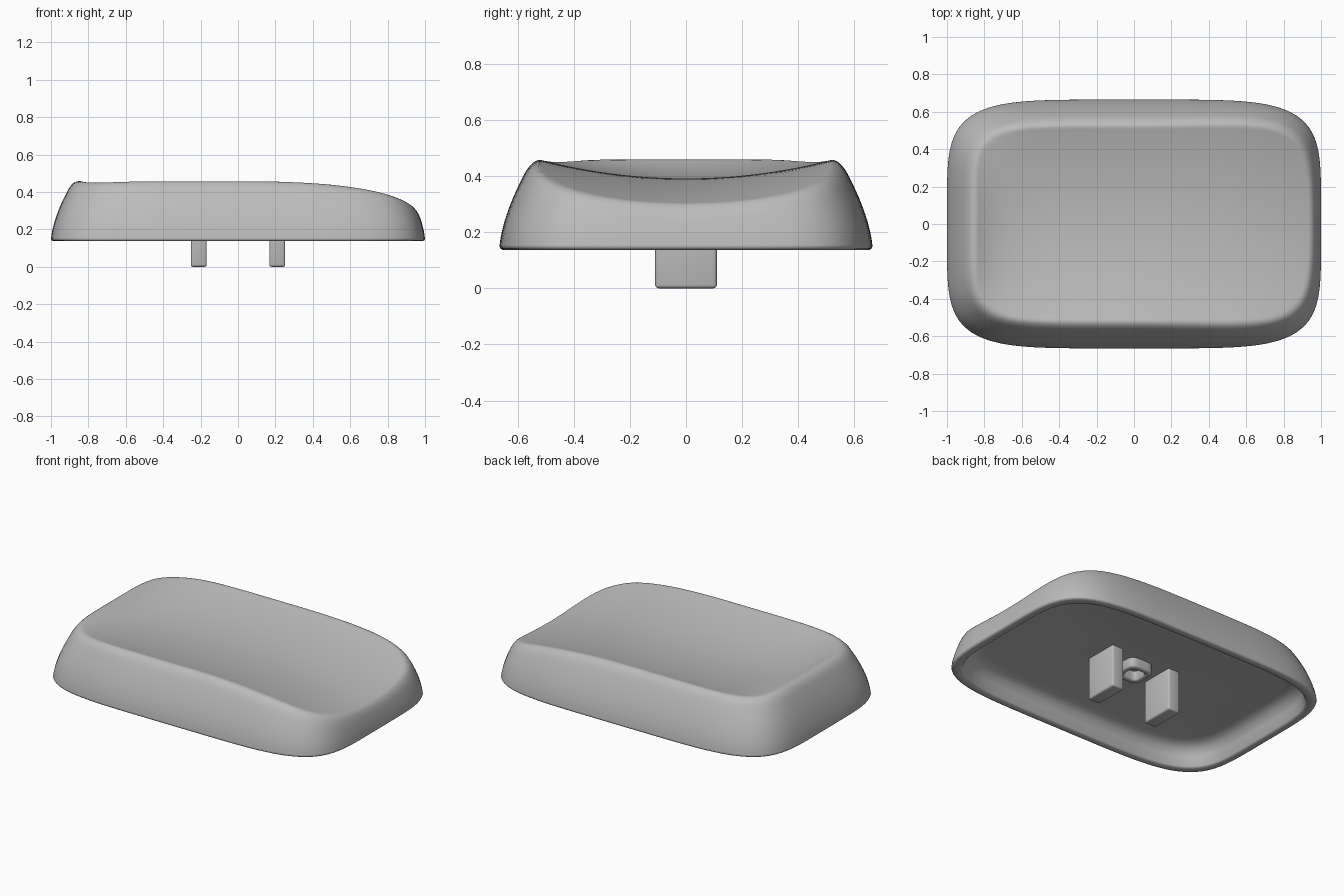
import bpy
import bmesh
from math import sin, cos, tau

if "Cube" in bpy.data.objects:
    bpy.data.objects.remove(bpy.data.objects["Cube"], do_unlink=True)

SEGMENTS = 128
HALF_X, HALF_Y = 1.0, 0.665

grey = bpy.data.materials.new("plain_grey")
grey.use_nodes = True
colour = (0.5, 0.5, 0.5, 1)
grey.diffuse_color = colour
grey.node_tree.nodes["Principled BSDF"].inputs["Base Color"].default_value = colour


def finish(name, bm, angle):
    bmesh.ops.recalc_face_normals(bm, faces=bm.faces)
    mesh = bpy.data.meshes.new(name)
    bm.to_mesh(mesh)
    bm.free()
    mesh.materials.append(grey)
    obj = bpy.data.objects.new(name, mesh)
    bpy.context.collection.objects.link(obj)
    bpy.ops.object.select_all(action="DESELECT")
    obj.select_set(True)
    bpy.context.view_layer.objects.active = obj
    bpy.ops.object.shade_smooth_by_angle(angle=angle)
    return obj


def outline(a, b, power):
    """Rounded rectangle as points at even angles."""
    points = []
    for i in range(SEGMENTS):
        c, s = cos(tau * i / SEGMENTS), sin(tau * i / SEGMENTS)
        r = (abs(c) ** power + abs(s) ** power) ** (-1 / power)
        points.append((a * r * c, b * r * s))
    return points


def add_ring(bm, a, b, power, height):
    return [bm.verts.new((x, y, height(x, y))) for x, y in outline(a, b, power)]


def bridge(bm, lower, upper):
    for i in range(SEGMENTS):
        j = (i + 1) % SEGMENTS
        bm.faces.new((lower[i], lower[j], upper[j], upper[i]))


def fan(bm, ring, z):
    centre = bm.verts.new((0, 0, z))
    for i in range(SEGMENTS):
        bm.faces.new((ring[i], ring[(i + 1) % SEGMENTS], centre))


def dish(x, y):
    """Scooped top: raised along three sides, falling away at +x."""
    drop = 0.11 * max(x, 0) ** 2.5
    across = max(0, 1 - (y / 0.52) ** 2)
    along = max(0, 1 - (max(-x, 0) / 0.84) ** 6)
    return 0.458 - drop - 0.067 * (1 - 0.1 * x) * across * along


def skin(inset):
    """Side wall blended softly into the dish."""
    wall = 0.14 + 1.227 * inset ** 0.63

    def height(x, y):
        top = dish(x, y)
        k = 0.05
        h = max(k - abs(wall - top), 0) / k
        return max(0.15, min(wall, top) - h * h * k / 4)
    return height


# Hollow shell: ceiling, inner wall, bottom lip, outer wall, dished top
bm = bmesh.new()
rings = []
inner = [(0.16, 0.268), (0.12, 0.262), (0.085, 0.24), (0.065, 0.2),
         (0.052, 0.145), (0.045, 0.137), (0.012, 0.137), (0.003, 0.142)]
for inset, z in inner:
    rings.append(add_ring(bm, HALF_X - inset, HALF_Y - inset, 5, lambda x, y: z))
for i in range(33):
    inset = 0.25 * (i / 32) ** 1.6
    rings.append(add_ring(bm, HALF_X - inset, HALF_Y - inset, 5, skin(inset)))
for i in range(1, 20):
    s = 1 - i / 20
    rings.append(add_ring(bm, (HALF_X - 0.25) * s, (HALF_Y - 0.25) * s, 5, dish))
for lower, upper in zip(rings, rings[1:]):
    bridge(bm, lower, upper)
fan(bm, rings[0], 0.268)
fan(bm, rings[-1], dish(0, 0))
finish("cap_shell", bm, 0.9)

# Two mounting posts under the ceiling
for side, label in ((1, "left"), (-1, "right")):
    bm = bmesh.new()
    bmesh.ops.create_cube(bm, size=1)
    for v in bm.verts:
        v.co = (side * 0.21 + v.co.x * 0.085, v.co.y * 0.22, (v.co.z + 0.5) * 0.29)
    bmesh.ops.bevel(bm, geom=bm.edges[:], offset=0.012, segments=3,
                    profile=0.5, affect="EDGES")
    finish(label + "_post", bm, 0.6)

# Small rounded collar between the posts
bm = bmesh.new()
section = [(0.05, 0.29), (0.05, 0.215), (0.057, 0.208),
           (0.078, 0.208), (0.085, 0.215), (0.085, 0.29)]
rings = [add_ring(bm, r, r, 4, lambda x, y: z) for r, z in section]
for lower, upper in zip(rings, rings[1:] + rings[:1]):
    bridge(bm, lower, upper)
finish("centre_collar", bm, 0.9)
